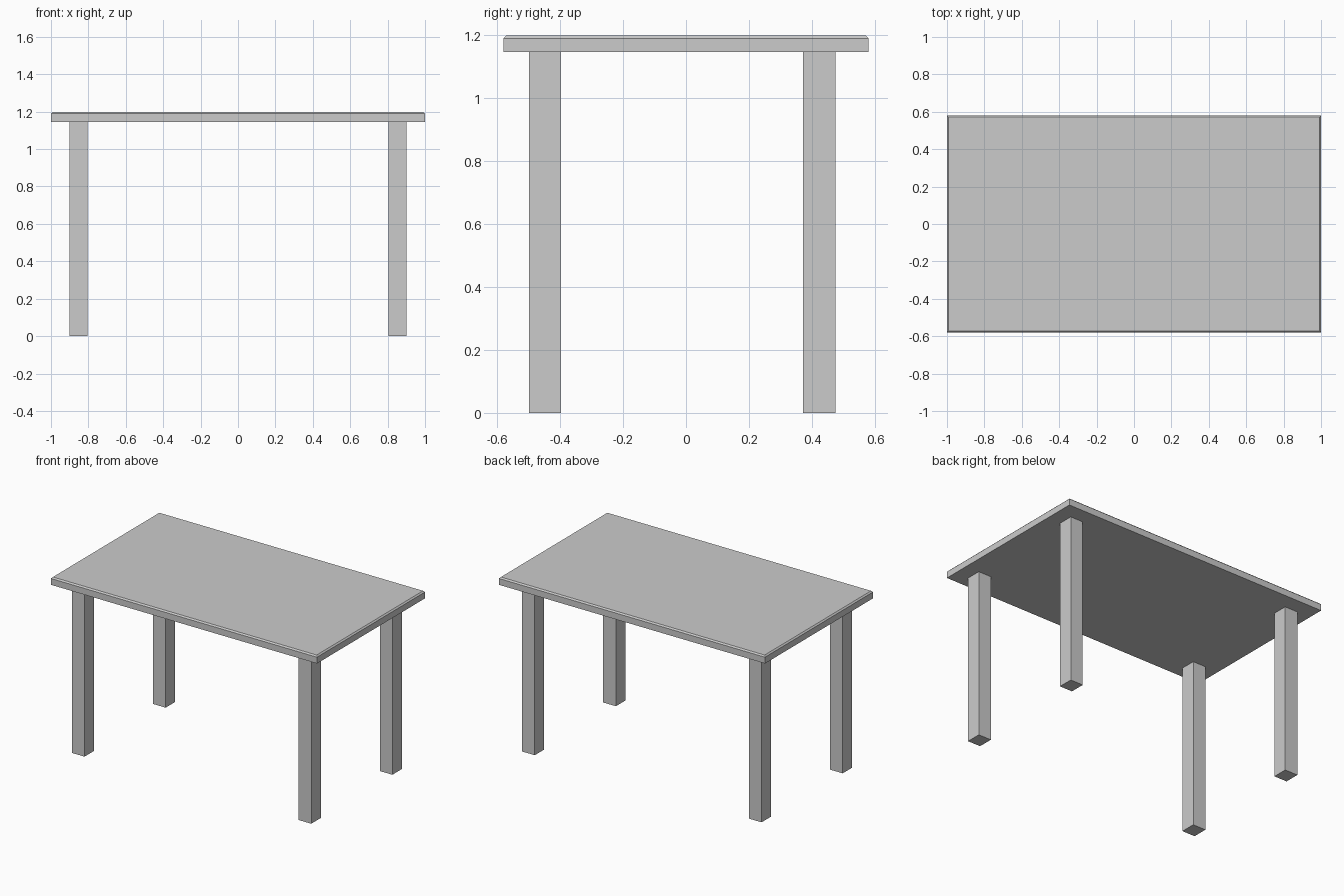
import bpy, bmesh

if "Cube" in bpy.data.objects:
    bpy.data.objects.remove(bpy.data.objects["Cube"])


def box(name, x0, x1, y0, y1, z0, z1, chamfer=0.0):
    bm = bmesh.new()
    bmesh.ops.create_cube(bm, size=1)
    for v in bm.verts:
        v.co.x = x0 if v.co.x < 0 else x1
        v.co.y = y0 if v.co.y < 0 else y1
        v.co.z = z0 if v.co.z < 0 else z1
    if chamfer:
        # chamfer only the upper rim
        rim = [e for e in bm.edges if all(v.co.z == bm_top for v in e.verts)
               ] if (bm_top := max(v.co.z for v in bm.verts)) else []
        bmesh.ops.bevel(bm, geom=rim, offset=chamfer, segments=1,
                        affect='EDGES', profile=0.5)
    mesh = bpy.data.meshes.new(name)
    bm.to_mesh(mesh)
    bm.free()
    obj = bpy.data.objects.new(name, mesh)
    bpy.context.collection.objects.link(obj)
    return obj


# Table top with a thin chamfer around the upper edge
TOP, UNDER = 1.198, 1.146
box("table_top", -1.0, 1.0, -0.58, 0.58, UNDER, TOP, chamfer=0.009)

# Four square legs, slightly offset towards the front
for side, (x0, x1) in {"left": (-0.90, -0.804), "right": (0.805, 0.90)}.items():
    for end, (y0, y1) in {"front": (-0.499, -0.397), "back": (0.372, 0.474)}.items():
        box(f"{end}_{side}_leg", x0, x1, y0, y1, 0.0, UNDER)
